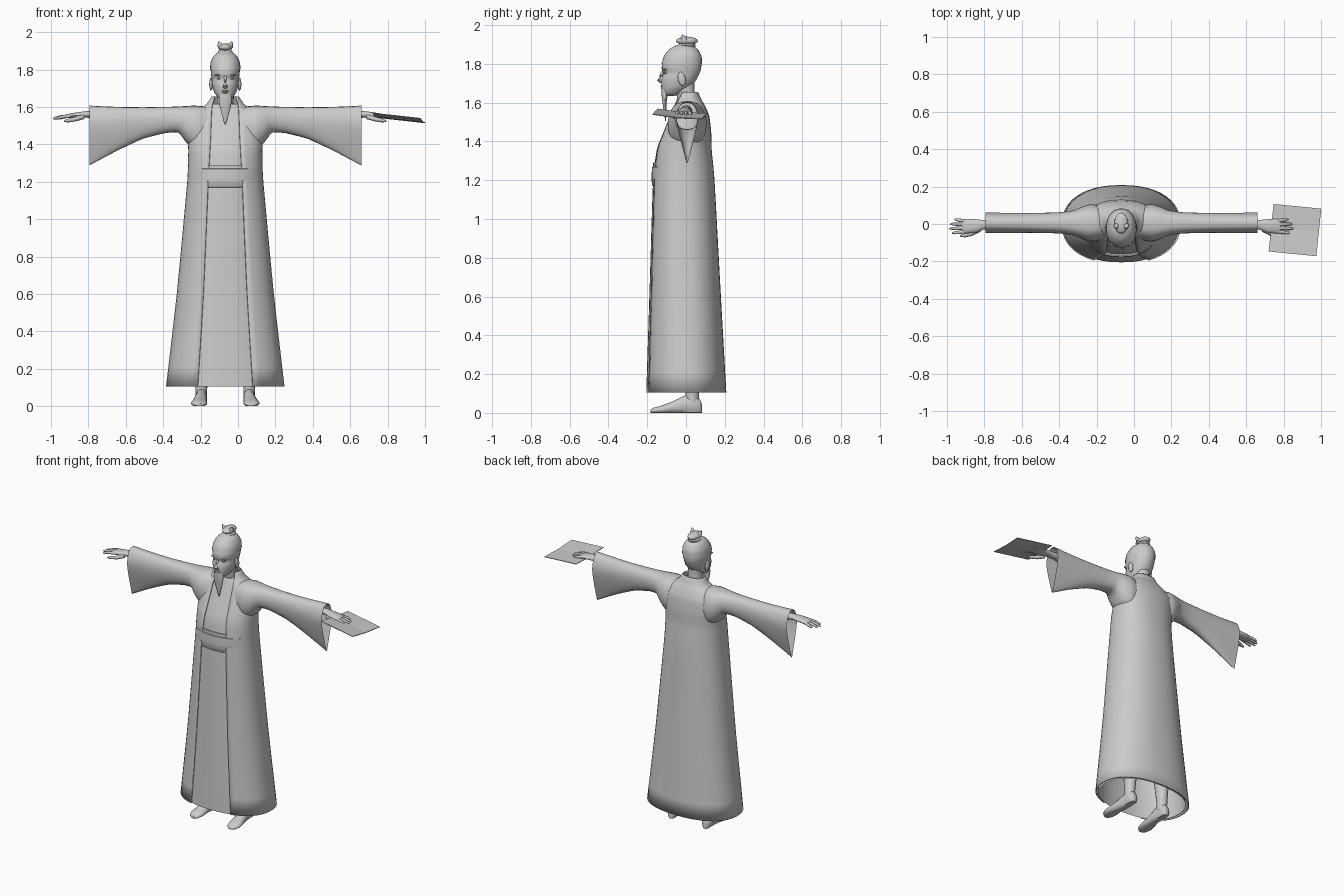
import bpy, bmesh, math
from mathutils import Vector

cube = bpy.data.objects.get("Cube")
if cube:
    bpy.data.objects.remove(cube, do_unlink=True)

CX = -0.068  # the figure's own centre line
grey = bpy.data.materials.new("plain grey")
grey.use_nodes = True
grey.diffuse_color = (0.6, 0.6, 0.6, 1)
grey.node_tree.nodes["Principled BSDF"].inputs["Base Color"].default_value = (0.6, 0.6, 0.6, 1)


def finish(name, bm, angle=50):
    bmesh.ops.recalc_face_normals(bm, faces=bm.faces)
    mesh = bpy.data.meshes.new(name)
    bm.to_mesh(mesh)
    bm.free()
    ob = bpy.data.objects.new(name, mesh)
    bpy.context.collection.objects.link(ob)
    mesh.materials.append(grey)
    bpy.ops.object.select_all(action="DESELECT")
    ob.select_set(True)
    bpy.context.view_layer.objects.active = ob
    bpy.ops.object.shade_smooth_by_angle(angle=math.radians(angle))
    return ob


def loft(name, rings, closed=True, caps=(True, True), angle=50):
    """Skin a list of equally long point rings."""
    bm = bmesh.new()
    vs = [[bm.verts.new(p) for p in ring] for ring in rings]
    n = len(rings[0])
    for a, b in zip(vs, vs[1:]):
        for i in range(n if closed else n - 1):
            j = (i + 1) % n
            bm.faces.new((a[i], a[j], b[j], b[i]))
    if caps[0]:
        bm.faces.new(vs[0])
    if caps[1]:
        bm.faces.new(vs[-1])
    return finish(name, bm, angle)


def spow(v, p):
    return math.copysign(abs(v) ** p, v)


def hoop(z, w, yf, yb, n=32, gap=0.0, p=1.0, x=CX):
    """Horizontal section; a gap leaves the front open by that half width."""
    a0 = math.asin((gap / w) ** (1 / p)) if gap else 0
    count = n + 1 if gap else n
    pts = []
    for i in range(count):
        a = a0 + (2 * math.pi - 2 * a0) * i / n
        pts.append((x + w * spow(math.sin(a), p),
                    (yf + yb) / 2 - (yb - yf) / 2 * spow(math.cos(a), p), z))
    return pts


def smooth(rows, steps=4):
    """Interpolate section rows with a gentle spline."""
    out = []
    for k in range(len(rows) - 1):
        r = [rows[max(k - 1, 0)], rows[k], rows[k + 1], rows[min(k + 2, len(rows) - 1)]]
        for s in range(steps):
            t = s / steps
            out.append([b + t * (c - b) + t * (1 - t) * 0.25 * ((1 - t) * (c - a - 2 * (c - b)) + t * (2 * (c - b) - (d - b)))
                        for a, b, c, d in zip(*r)])
    return out + [list(rows[-1])]


def tube(name, path, n=10):
    """Tube through (x, y, z, half width, half height) points."""
    rings = []
    for i, q in enumerate(path):
        d = Vector(path[min(i + 1, len(path) - 1)][:3]) - Vector(path[max(i - 1, 0)][:3])
        side = Vector((-d.y, d.x, 0)).normalized() if d.xy.length > 1e-4 else Vector((0, 1, 0))
        up = d.normalized().cross(side)
        rings.append([Vector(q[:3]) + side * q[3] * math.cos(2 * math.pi * k / n)
                      + up * q[4] * math.sin(2 * math.pi * k / n) for k in range(n)])
    return loft(name, rings)


def ball(name, loc, size, tilt=0.0):
    bm = bmesh.new()
    bmesh.ops.create_uvsphere(bm, u_segments=16, v_segments=10, radius=1)
    ob = finish(name, bm)
    ob.location, ob.scale, ob.rotation_euler = loc, size, (tilt, 0, 0)
    return ob


# Outer coat, open down the front: z, half width, front, back, half opening
coat_rows = [(.105, .317, -.212, .208, .148), (.6, .26, -.196, .18, .118),
             (1.2, .204, -.177, .147, .092), (1.36, .198, -.157, .132, .083),
             (1.45, .2, -.122, .13, .078), (1.53, .19, -.088, .12, .075),
             (1.58, .15, -.068, .1, .073), (1.615, .1, -.055, .08, .07),
             (1.655, .074, -.035, .062, .058)]
coat = loft("outer_coat", [hoop(z, w, f, b, 40, g, .88) for z, w, f, b, g in smooth(coat_rows)],
            closed=False, caps=(False, False))
thick = coat.modifiers.new("cloth thickness", "SOLIDIFY")
thick.thickness, thick.offset = .007, -1

# Inner robe showing between the coat edges
loft("inner_robe", [hoop(z, w * .94 - .004, f + .007, b - .014, 40, 0, .88)
                    for z, w, f, b, g in smooth(coat_rows[:-1])], caps=(False, True))

# Wide waist sash with a narrow upper band
sash = [(1.17, .0), (1.175, .007), (1.22, .009), (1.268, .006), (1.27, .0)]
loft("waist_sash", [hoop(z, .19 + o, -.172 - o * .6, .135, 40, 0, .88) for z, o in sash])
loft("sash_band", [hoop(z, .19, -.17, .13, 40, 0, .88) for z in (1.265, 1.29)])

# Neck and head: z, half width, front, back
loft("neck", [hoop(*r, 20) for r in ((1.54, .055, -.04, .06), (1.62, .045, -.045, .045), (1.7, .046, -.06, .045))])
head_rows = [(1.635, .018, -.112, -.06), (1.647, .038, -.122, -.02), (1.68, .06, -.126, .025),
             (1.72, .071, -.127, .055), (1.752, .073, -.117, .07), (1.772, .076, -.125, .077),
             (1.80, .078, -.124, .08), (1.84, .074, -.112, .077), (1.875, .056, -.085, .058),
             (1.895, .03, -.05, .03), (1.9, .008, -.02, .005)]
loft("head", [hoop(*r, 28, 0, .95) for r in smooth(head_rows, 3)])
loft("hair_cap", [hoop(z, w + .004, f - .002, b + .003, 28, 0, .95)
                  for z, w, f, b in smooth(head_rows[6:], 3)], caps=(False, True))

# Facial features
tube("nose", [(CX, -.118, 1.765, .006, .006), (CX, -.13, 1.74, .008, .008),
              (CX, -.14, 1.715, .013, .01), (CX, -.128, 1.703, .012, .006)])
ball("upper_lip", (CX, -.124, 1.686), (.02, .008, .004))
ball("lower_lip", (CX, -.122, 1.677), (.016, .008, .005))

# Long pointed beard
loft("beard", [hoop(*r, 14) for r in ((1.672, .03, -.126, -.09), (1.64, .036, -.126, -.095),
                                      (1.6, .03, -.121, -.1), (1.55, .016, -.115, -.1),
                                      (1.505, .002, -.107, -.103))])

# Topknot with a ring and two ruffled points
loft("topknot_ring", [hoop(z, w, -w, w + .01, 20) for z, w in ((1.885, .036), (1.897, .04), (1.908, .028))])
ball("topknot", (CX, .005, 1.918), (.037, .056, .022))
for s in (-1, 1):
    loft("topknot_point", [hoop(z, w, y - w, y + w, 8, x=CX + s * x) for z, w, x, y in
                           ((1.915, .022, .018, -.005), (1.935, .014, .027, -.012), (1.951, .002, .036, -.018))])


def sleeve_ring(s, dx, top, bot, hy, n=28):
    """Teardrop section: round above, pinched below as the sleeve widens."""
    h = (top - bot) / 2
    pinch = max(0, min(.85, (top - bot - .13) * 4.5)) if dx > .3 else 0
    ring = []
    for i in range(n):
        a = 2 * math.pi * i / n
        c = math.cos(a)
        y = spow(math.sin(a), .75) * hy * (1 - pinch * max(0, .45 - c) / 1.45)
        ring.append((CX + s * dx, .006 + y, (top + bot) / 2 + h * c))
    return ring


sleeve_rows = [(.08, 1.6, 1.36, .085), (.16, 1.607, 1.37, .1), (.205, 1.605, 1.405, .088),
               (.25, 1.602, 1.462, .068), (.32, 1.6, 1.46, .058), (.44, 1.598, 1.43, .056),
               (.58, 1.6, 1.365, .058), (.727, 1.607, 1.287, .06)]

for s, side in ((-1, "right"), (1, "left")):
    # Wide sleeve and the forearm inside it
    loft(side + "_sleeve", [sleeve_ring(s, *r) for r in smooth(sleeve_rows, 3)], caps=(True, False))
    tube(side + "_forearm", [(CX + s * x, 0, z, r, r) for x, z, r in
                             ((.3, 1.55, .035), (.55, 1.555, .032), (.7, 1.558, .024))], 14)
    # Hand with fingers and thumb
    tube(side + "_palm", [(CX + s * x, y, z, w, h) for x, y, z, w, h in
                          ((.69, 0, 1.558, .024, .02), (.74, -.004, 1.56, .026, .018),
                           (.78, -.01, 1.557, .036, .016), (.83, -.012, 1.552, .039, .013),
                           (.85, -.012, 1.549, .034, .009))], 14)
    for k, reach in enumerate((.075, .09, .085, .062)):
        y = -.04 + k * .0185
        fan = (k - 1.5) * .006
        tube(side + "_finger", [(CX + s * (.83 + reach * t), y + fan * t, 1.551 - .014 * t * t, r, r)
                                for t, r in ((0, .0095), (.5, .009), (.85, .0075), (1, .003))], 8)
    tube(side + "_thumb", [(CX + s * x, y, z, r, r) for x, y, z, r in
                           ((.76, -.03, 1.548, .014), (.8, -.052, 1.535, .012),
                            (.84, -.062, 1.527, .01), (.862, -.064, 1.523, .004))], 8)
    # Ear, eye and brow
    ball(side + "_ear", (CX + s * .076, -.022, 1.722), (.01, .02, .036), .2)
    ball(side + "_eye", (CX + s * .031, -.105, 1.752), (.015, .008, .006))
    ball(side + "_brow", (CX + s * .033, -.108, 1.77), (.024, .011, .006))
    # Bare foot and leg
    fx = CX + s * .128
    foot = [(.082, .014, .045, 0), (.07, .028, .075, 0), (.03, .03, .1, 0), (-.02, .031, .085, 0),
            (-.08, .038, .055, .008), (-.135, .044, .035, .012), (-.17, .034, .026, .012), (-.183, .016, .016, .01)]
    rings = []
    for y, w, top, out in foot:
        rings.append([(fx + s * out + w * math.cos(a), y, max(0, top * (.45 + .55 * math.sin(a))))
                      for a in (2 * math.pi * i / 14 for i in range(14))])
    loft(side + "_foot", rings)
    loft(side + "_leg", [hoop(z, w, .032 - w * 1.1, .032 + w * 1.1, 16, x=fx - s * i) for z, w, i in
                         ((.05, .03, 0), (.11, .032, 0), (.3, .048, .005), (.55, .052, .02), (.9, .07, .035))])

# Open book lying under the left hand, folded along a shallow crease
near, far = Vector((.733, -.02, 1.549)), Vector((.988, -.045, 1.521))
page = Vector((.013, .127, -.012))
for d, name in ((1, "book_back_page"), (-1, "book_front_page")):
    edge = page * d + Vector((0, 0, .006))
    outline = [near, far, far + edge, near + edge]
    loft(name, [[p + Vector((0, .0, h)) for p in outline] for h in (-.002, .002)], angle=20)
